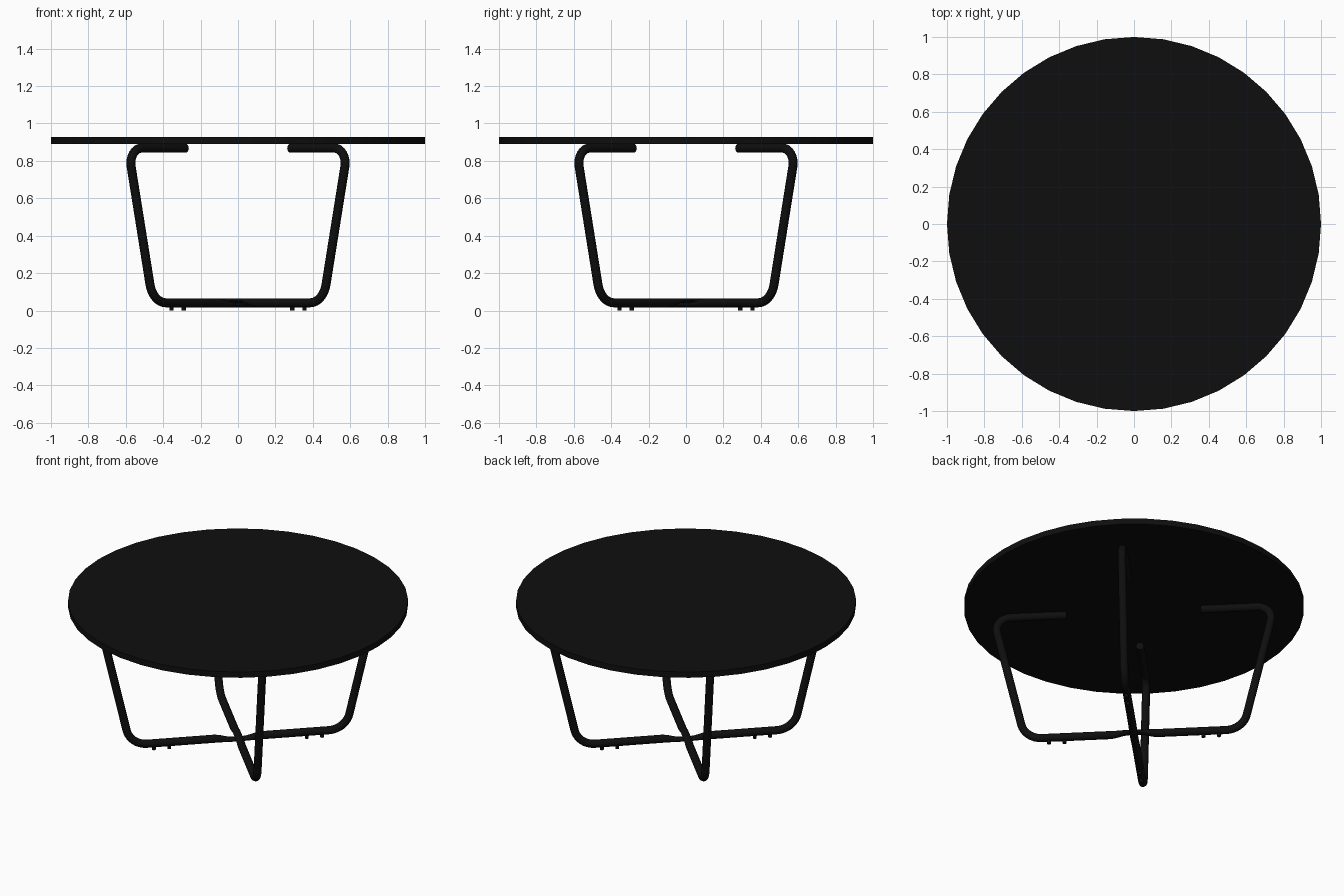
import bpy, bmesh, math
from mathutils import Vector, Matrix

if "Cube" in bpy.data.objects:
    bpy.data.objects.remove(bpy.data.objects["Cube"])

R = 0.024          # tube radius
SIDES = 16
ROOT2 = math.sqrt(2)

black = bpy.data.materials.new("matte black")
black.diffuse_color = (0.0045, 0.0045, 0.0045, 1)
black.use_nodes = True
black.node_tree.nodes["Principled BSDF"].inputs["Base Color"].default_value = black.diffuse_color


def finish(bm, name):
    bmesh.ops.recalc_face_normals(bm, faces=bm.faces)
    me = bpy.data.meshes.new(name)
    bm.to_mesh(me)
    bm.free()
    me.materials.append(black)
    ob = bpy.data.objects.new(name, me)
    bpy.context.collection.objects.link(ob)
    bpy.context.view_layer.objects.active = ob
    ob.select_set(True)
    bpy.ops.object.shade_smooth_by_angle(angle=math.radians(35))
    ob.select_set(False)
    return ob


def cylinder(name, radius, z0, z1, sides, x=0, y=0):
    bm = bmesh.new()
    bmesh.ops.create_cone(bm, cap_ends=True, segments=sides, radius1=radius, radius2=radius,
                          depth=z1 - z0, matrix=Matrix.Translation((x, y, (z0 + z1) / 2)))
    return finish(bm, name)


def fillet(p, c, n, t, steps=8):
    """Circular arc rounding corner c with tangent length t."""
    u, v = (p - c).normalized(), (n - c).normalized()
    half = u.angle(v) / 2
    r = t * math.tan(half)
    centre = c + (u + v).normalized() * (r / math.sin(half))
    a, b = c + u * t - centre, c + v * t - centre
    total = a.angle(b)
    return [centre + (a * math.sin((1 - i / steps) * total) + b * math.sin(i / steps * total))
            / math.sin(total) for i in range(steps + 1)]


def leg_path():
    """Centreline in the (distance, height) plane, from one free end to the other."""
    end = Vector((0.28 * ROOT2, 0.868))
    top = Vector((0.587 * ROOT2, 0.868))
    low = Vector((0.455 * ROOT2, 0.041))
    mid = Vector((0, 0.041))
    half = [end] + fillet(end, top, low, 0.1) + fillet(top, low, mid, 0.1)
    half += [Vector((s, 0.041)) for s in (0.14, 0.11, 0.08, 0.05, 0.025)]
    return half + [Vector((-p.x, p.y)) for p in reversed(half)]


def leg_frame(name, angle, keep):
    """Bent tube; its middle is flattened to the upper (1) or lower (-1) half."""
    d = Vector((math.cos(angle), math.sin(angle), 0))
    side = Vector((-d.y, d.x, 0))
    path = leg_path()
    bm = bmesh.new()
    rings = []
    for i, p in enumerate(path):
        tan = (path[min(i + 1, len(path) - 1)] - path[max(i - 1, 0)]).normalized()
        nrm = Vector((-tan.y, tan.x))
        flat = max(0, min(1, (0.14 - abs(p.x)) / 0.11)) if p.y < 0.1 else 0
        flat = flat * flat * (3 - 2 * flat)
        ring = []
        for k in range(SIDES):
            a = 2 * math.pi * k / SIDES
            n, s = R * math.cos(a), R * math.sin(a)
            q = p + nrm * n
            if flat:
                up = q.y - p.y
                q.y = p.y + up * (1 - flat / 2) + keep * flat * R / 2
            ring.append(bm.verts.new(d * q.x + side * s + Vector((0, 0, q.y))))
        rings.append(ring)
    for r0, r1 in zip(rings, rings[1:]):
        for k in range(SIDES):
            j = (k + 1) % SIDES
            bm.faces.new((r0[k], r0[j], r1[j], r1[k]))
    bm.faces.new(rings[0])
    bm.faces.new(rings[-1])
    return finish(bm, name)


# Round top
cylinder("table_top", 1.0, 0.891, 0.928, 40)

# Two crossing tube frames on the diagonals
leg_frame("leg_frame_lower", math.radians(45), -1)
leg_frame("leg_frame_upper", math.radians(-45), 1)

# Pairs of small feet pins near each bottom corner
for sx in (-1, 1):
    for sy in (-1, 1):
        for k, c in enumerate((0.29, 0.355)):
            cylinder(f"foot_pin_{'r' if sx > 0 else 'l'}{'b' if sy > 0 else 'f'}{k + 1}",
                     0.011, 0.0, 0.03, 12, sx * c, sy * c)
